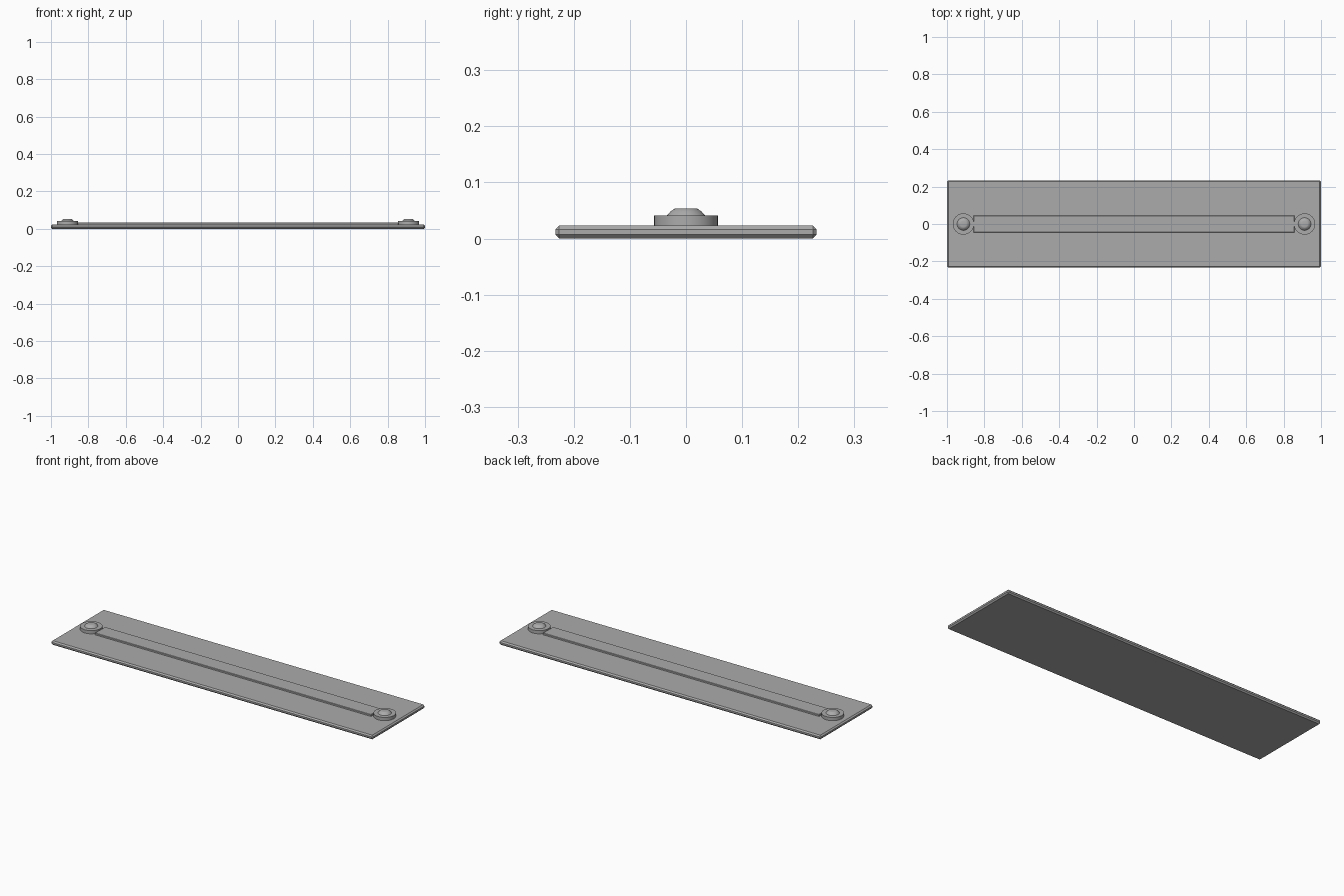
import bpy, bmesh, math

if "Cube" in bpy.data.objects:
    bpy.data.objects.remove(bpy.data.objects["Cube"])

grey = bpy.data.materials.new("plain grey")
grey.diffuse_color = (0.41, 0.41, 0.41, 1)
grey.use_nodes = True
grey.node_tree.nodes["Principled BSDF"].inputs["Base Color"].default_value = grey.diffuse_color


def finish(name, bm):
    bmesh.ops.recalc_face_normals(bm, faces=bm.faces)
    mesh = bpy.data.meshes.new(name)
    bm.to_mesh(mesh)
    bm.free()
    mesh.materials.append(grey)
    obj = bpy.data.objects.new(name, mesh)
    bpy.context.collection.objects.link(obj)
    return obj


def box(name, size, z, bevel):
    bm = bmesh.new()
    bmesh.ops.create_cube(bm, size=1)
    for v in bm.verts:
        v.co = (v.co.x * size[0], v.co.y * size[1], z + (v.co.z + 0.5) * size[2])
    if bevel:
        bmesh.ops.bevel(bm, geom=bm.edges[:], offset=bevel, segments=1,
                        affect='EDGES', profile=0.5)
    return finish(name, bm)


def lathe(name, x, profile, sides=32):
    bm = bmesh.new()
    rings = [[bm.verts.new((x + r * math.cos(2 * math.pi * i / sides),
                            r * math.sin(2 * math.pi * i / sides), z))
              for i in range(sides)] for r, z in profile]
    for a, b in zip(rings, rings[1:]):
        for i in range(sides):
            j = (i + 1) % sides
            bm.faces.new((a[i], a[j], b[j], b[i]))
    bm.faces.new(rings[0])
    bm.faces.new(rings[-1])
    obj = finish(name, bm)
    bpy.ops.object.select_all(action='DESELECT')
    obj.select_set(True)
    bpy.context.view_layer.objects.active = obj
    bpy.ops.object.shade_smooth_by_angle(angle=math.radians(35))
    return obj


# Chamfered base plate
box("base_plate", (2.0, 0.466, 0.023), 0, 0.007)

# Raised centre strip
box("centre_strip", (1.716, 0.09, 0.014), 0.019, 0.002)

# Screw at each end: washer with a domed head
for side, x in (("left", -0.912), ("right", 0.912)):
    lathe(side + "_washer", x, [(0.057, 0.02), (0.057, 0.041)])
    lathe(side + "_screw_head", x, [(0.034, 0.038), (0.034, 0.041), (0.028, 0.048),
                                    (0.021, 0.053), (0.017, 0.054)])
